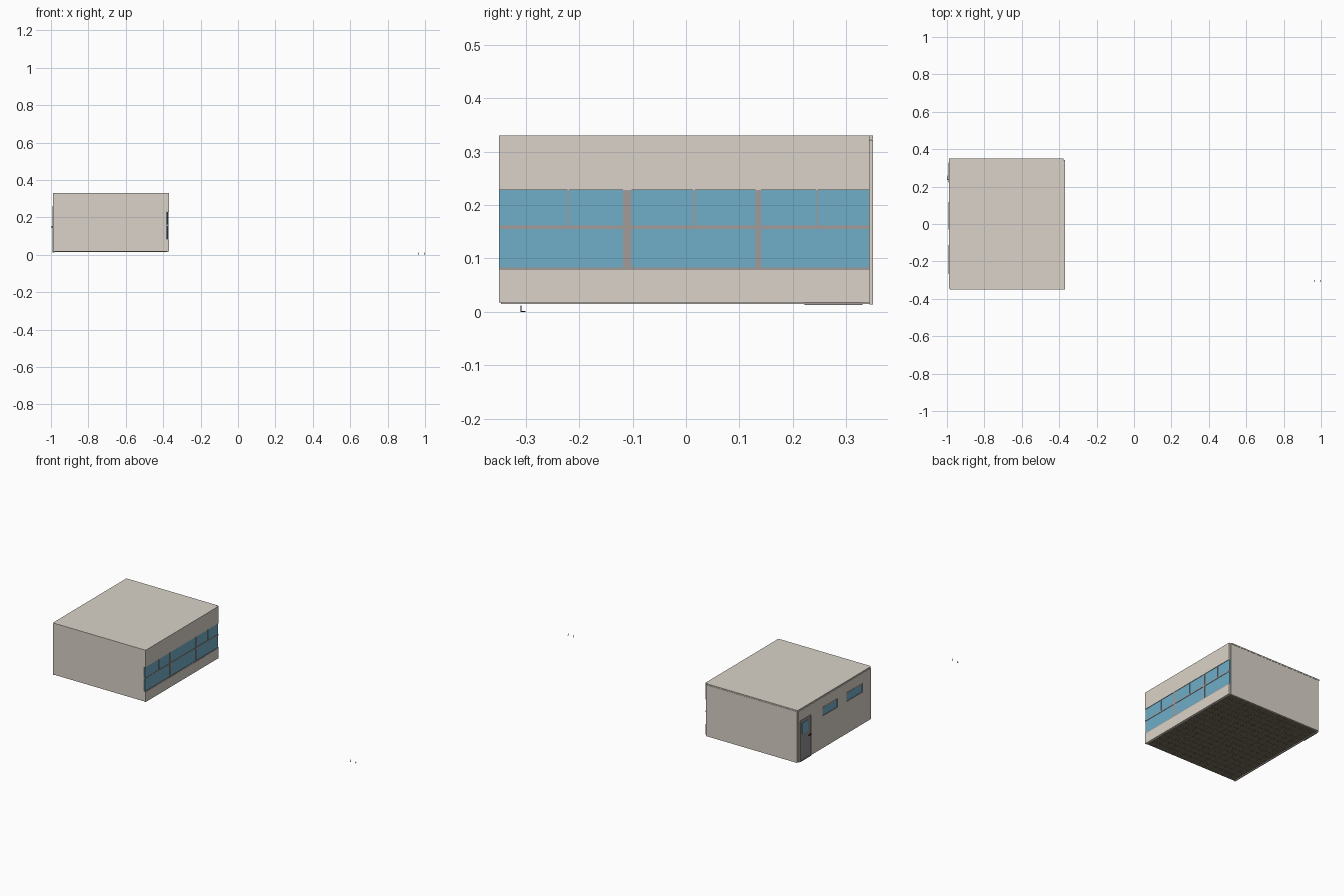
import bpy, bmesh
from mathutils import Matrix, Vector

if "Cube" in bpy.data.objects:
    bpy.data.objects.remove(bpy.data.objects["Cube"])


def material(name, rgb):
    m = bpy.data.materials.new(name)
    m.diffuse_color = (*rgb, 1)
    m.use_nodes = True
    m.node_tree.nodes["Principled BSDF"].inputs["Base Color"].default_value = m.diffuse_color
    return m


BEIGE = material("beige_plaster", (0.70, 0.65, 0.58))
GLASS = material("blue_glass", (0.16, 0.42, 0.58))
FLOOR = material("floor_tile", (0.19, 0.16, 0.12))
FRAME = material("frame_grey", (0.36, 0.33, 0.32))
DOOR = material("door_grey", (0.28, 0.28, 0.29))
DARK = material("dark_metal", (0.03, 0.03, 0.03))


def boxes(name, specs, mat):
    """One object from boxes given as (x0, x1, y0, y1, z0, z1)."""
    bm = bmesh.new()
    for x0, x1, y0, y1, z0, z1 in specs:
        mtx = Matrix.Translation(((x0 + x1) / 2, (y0 + y1) / 2, (z0 + z1) / 2))
        mtx = mtx @ Matrix.Diagonal((x1 - x0, y1 - y0, z1 - z0, 1))
        bmesh.ops.create_cube(bm, size=1, matrix=mtx)
    me = bpy.data.meshes.new(name)
    bm.to_mesh(me)
    bm.free()
    me.materials.append(mat)
    ob = bpy.data.objects.new(name, me)
    bpy.context.collection.objects.link(ob)
    return ob


def rim(x0, x1, y0, y1, z0, z1, w):
    """Four bars around a rectangle in the yz plane."""
    return [(x0, x1, y0, y0 + w, z0, z1), (x0, x1, y1 - w, y1, z0, z1),
            (x0, x1, y0 + w, y1 - w, z0, z0 + w), (x0, x1, y0 + w, y1 - w, z1 - w, z1)]


# roof, front and back walls
boxes("roof", [(-0.988, -0.382, -0.345, 0.35, 0.323, 0.33)], BEIGE)
boxes("front_wall", [(-0.983, -0.382, -0.35, -0.343, 0.02, 0.33)], BEIGE)
boxes("back_wall", [(-0.983, -0.378, 0.343, 0.35, 0.014, 0.322)], BEIGE)

# right wall, split by the window band
boxes("right_wall", [(-0.382, -0.37, -0.35, 0.343, 0.018, 0.078),
                     (-0.382, -0.37, -0.35, 0.343, 0.228, 0.33)], BEIGE)
boxes("window_band_glass", [(-0.379, -0.373, -0.35, 0.343, 0.078, 0.228)], GLASS)
X0, X1 = -0.381, -0.371
bars = [(X0, X1, -0.35, 0.343, 0.155, 0.162), (X0, X1, -0.35, 0.343, 0.077, 0.083)]
bars += [(X0, X1, y - w, y + w, 0.083, 0.228) for y, w in ((-0.11, 0.008), (0.135, 0.005))]
bars += [(X0, X1, y - 0.0015, y + 0.0015, 0.162, 0.228) for y in (-0.22, 0.015, 0.245)]
boxes("window_band_frame", bars, FRAME)

# left wall with door and two high windows cut out
left = boxes("left_wall", [(-0.99, -0.982, -0.346, 0.343, 0.015, 0.322)], BEIGE)
door_hole = (0.222, 0.33, 0.005, 0.26)
windows = [(-0.03, 0.118, 0.205, 0.262), (-0.268, -0.112, 0.205, 0.262)]
cutter = boxes("opening_cutter", [(-1.01, -0.96, *h) for h in [door_hole] + windows], BEIGE)
cutter.hide_render = True
cutter.hide_viewport = True
cut = left.modifiers.new("openings", 'BOOLEAN')
cut.operation = 'DIFFERENCE'
cut.solver = 'EXACT'
cut.object = cutter

for i, (y0, y1, z0, z1) in enumerate(windows):
    boxes(f"high_window_frame_{i}", rim(-0.991, -0.981, y0, y1, z0, z1, 0.005), FRAME)
    boxes(f"high_window_glass_{i}", [(-0.988, -0.984, y0 + 0.005, y1 - 0.005,
                                      z0 + 0.005, z1 - 0.005)], GLASS)

# door leaf with frame, small pane and lever handle
boxes("door_frame", rim(-0.992, -0.981, 0.222, 0.33, 0.013, 0.26, 0.006), FRAME)
boxes("door_leaf", [(-0.989, -0.983, 0.228, 0.324, 0.019, 0.254)], DOOR)
boxes("door_pane", [(-0.991, -0.981, 0.256, 0.31, 0.175, 0.24)], GLASS)
boxes("door_handle", [(-0.998, -0.989, 0.234, 0.239, 0.145, 0.15),
                      (-1.0, -0.997, 0.234, 0.26, 0.145, 0.15)], DARK)

# tiled floor
boxes("floor_slab", [(-0.983, -0.382, -0.344, 0.344, 0.0185, 0.022)], FLOOR)
NX, NY, G = 14, 16, 0.0008
dx, dy = 0.6 / NX, 0.686 / NY
boxes("floor_tiles", [(-0.982 + i * dx + G, -0.982 + (i + 1) * dx - G,
                       -0.343 + j * dy + G, -0.343 + (j + 1) * dy - G, 0.0178, 0.0187)
                      for i in range(NX) for j in range(NY)], FLOOR)

# two tiny bent metal pieces lying apart from the room
for i, x in enumerate((0.963, 0.9992)):
    boxes(f"loose_bracket_{i}", [(x - 0.0008, x + 0.0008, -0.3095, -0.308, 0.0, 0.012),
                                 (x - 0.0008, x + 0.0008, -0.308, -0.300, 0.0, 0.0015)], DARK)
